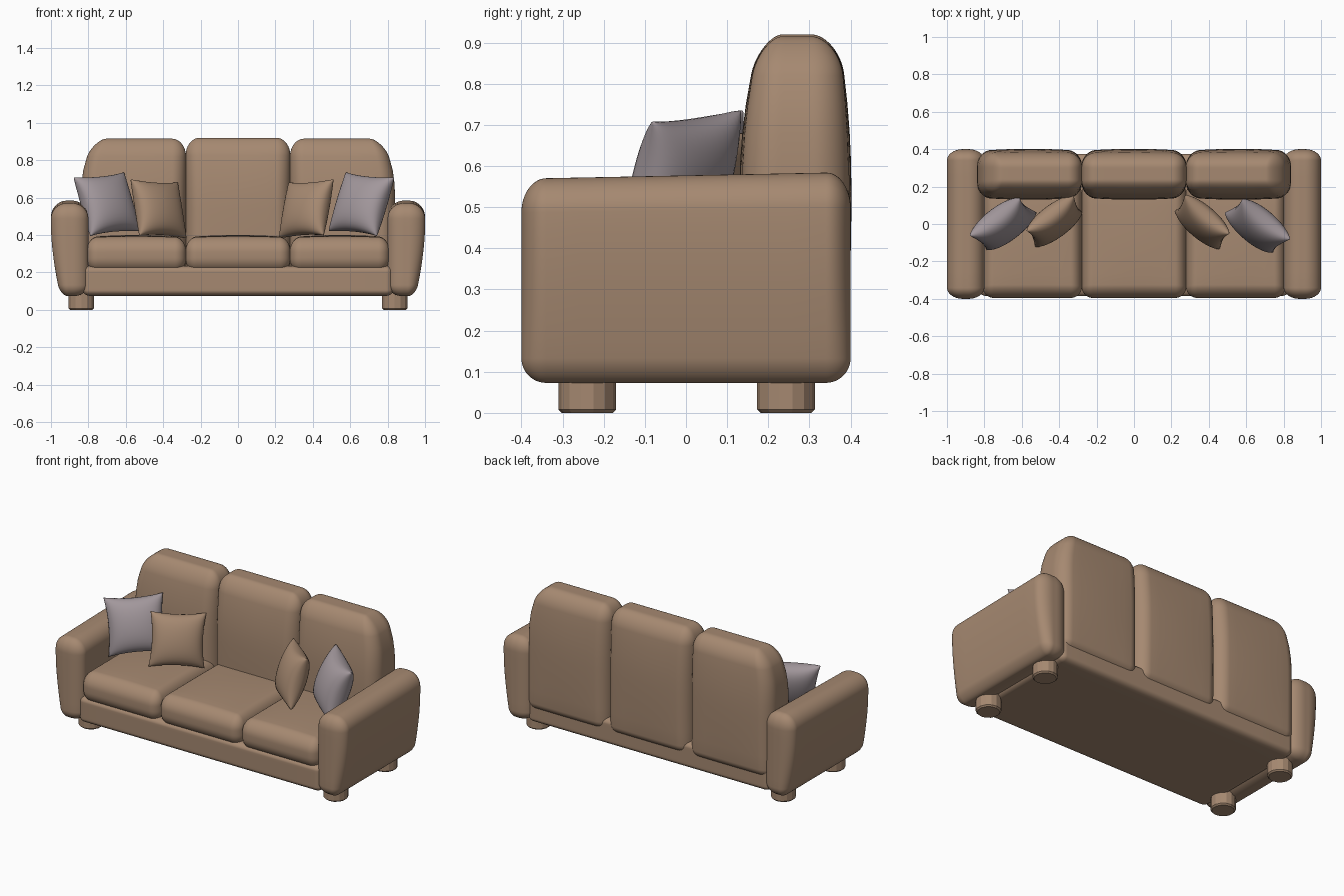
import bpy, bmesh, math
from mathutils import Matrix, Vector

if "Cube" in bpy.data.objects:
    bpy.data.objects.remove(bpy.data.objects["Cube"])


def material(name, rgb):
    m = bpy.data.materials.new(name)
    m.diffuse_color = (*rgb, 1)
    m.use_nodes = True
    m.node_tree.nodes["Principled BSDF"].inputs["Base Color"].default_value = m.diffuse_color
    return m


TAN = material("tan leather", (0.38, 0.25, 0.165))
GREY = material("mauve grey fabric", (0.36, 0.31, 0.33))


def finish(bm, name, mat, smooth=True):
    bmesh.ops.recalc_face_normals(bm, faces=bm.faces)
    for f in bm.faces:
        f.smooth = smooth
    mesh = bpy.data.meshes.new(name)
    bm.to_mesh(mesh)
    bm.free()
    mesh.materials.append(mat)
    ob = bpy.data.objects.new(name, mesh)
    bpy.context.collection.objects.link(ob)
    return ob


def cushion(name, lo, hi, r, shape=None):
    """Rounded box with a corner radius per axis; r entries may be (low, high).
    shape(p, n) adjusts point p, n being its position in the box from -1 to 1."""
    lo, hi = Vector(lo), Vector(hi)
    mid, half = (lo + hi) / 2, (hi - lo) / 2
    bm = bmesh.new()
    bmesh.ops.create_cube(bm, size=2)
    bmesh.ops.subdivide_edges(bm, edges=bm.edges[:], cuts=19, use_grid_fill=True)
    for v in bm.verts:
        t = [max(0, (abs(c) - 0.4) / 0.6) for c in v.co]
        d = Vector([math.tan(c * math.pi / 4) for c in t]).normalized()
        p = Vector()
        for i, c in enumerate(v.co):
            rad = r[i] if isinstance(r[i], (int, float)) else r[i][c > 0]
            p[i] = mid[i] + math.copysign((half[i] - rad) * min(abs(c) / 0.4, 1) + rad * d[i], c)
        n = Vector([(p[i] - mid[i]) / half[i] for i in range(3)])
        v.co = shape(p, n) if shape else p
    return finish(bm, name, TAN)


def seat_shape(p, n):
    # crowned top and softly bulging front
    if n.z > 0:
        p.z += 0.012 * n.z * (1 - n.x ** 2) * (1 - n.y ** 2)
    if n.y < 0:
        p.y += 0.012 * n.z ** 2 * -n.y
    return p


def back_shape(side):
    def shape(p, n):
        up = max(0, (p.z - 0.55) / 0.37)
        if n.y < 0:                         # front leans back towards the top
            p.y += 0.04 * up ** 2 * -n.y
        else:
            p.y -= 0.02 * up ** 2 * n.y
        p.y += 0.012 * n.y * (1 - n.x ** 2) * (1 - n.z ** 2)
        outer = max(0, n.x * side)
        p.x -= side * 0.085 * up ** 3 * outer    # big outer shoulder
        return p
    return shape


def arm_shape(side):
    def shape(p, n):
        low = max(0, (0.45 - p.z) / 0.375)
        p.x -= side * 0.05 * low ** 1.7 * max(0, n.x * side)
        p.z += 0.008 * n.y * max(0, n.z)
        return p
    return shape


# base frame
cushion("base", (-0.83, -0.385, 0.075), (0.83, 0.375, 0.235), (0.04, 0.04, 0.03))

# seat and back cushions
for side, label, x0, x1 in ((-1, "left", -0.81, -0.278), (0, "middle", -0.28, 0.28),
                            (1, "right", 0.278, 0.81)):
    cushion(label + "_seat_cushion", (x0, -0.395, 0.2), (x1, 0.22, 0.388),
            (0.06, 0.06, 0.075), seat_shape)
    if side:
        x0, x1 = sorted((side * 0.278, side * 0.84))
    top = 0.92 if side == 0 else 0.915
    cushion(label + "_back_cushion", (x0, 0.142, 0.15), (x1, 0.39, top),
            (0.075, 0.08, (0.06, 0.095)), back_shape(side))

# arms and legs
for side, label in ((-1, "left"), (1, "right")):
    x0, x1 = sorted((side * 0.8, side * 1.0))
    cushion(label + "_arm", (x0, -0.4, 0.073), (x1, 0.4, 0.577),
            (0.085, 0.06, (0.06, 0.085)), arm_shape(side))
    for y, end in ((-0.24, "front"), (0.243, "back")):
        bm = bmesh.new()
        bmesh.ops.create_cone(bm, cap_ends=True, segments=14, radius1=0.07, radius2=0.07,
                              depth=0.1, matrix=Matrix.Translation((side * 0.838, y, 0.05)))
        rim = [e for e in bm.edges if all(v.co.z < 0.01 for v in e.verts)]
        bmesh.ops.bevel(bm, geom=rim, offset=0.008, segments=1, affect='EDGES')
        finish(bm, f"{label}_{end}_leg", TAN, False)


def pillow(name, mat, pos, size, thick, yaw, tilt, roll):
    """Square throw pillow with pinched corners, leaning backwards."""
    bm = bmesh.new()
    for s in (-1, 1):
        start = set(bm.verts)
        bmesh.ops.create_grid(bm, x_segments=20, y_segments=20, size=1)
        for v in set(bm.verts) - start:
            u, w = math.sin(v.co.x * math.pi / 2), math.sin(v.co.y * math.pi / 2)
            puff = max(0, (1 - u * u) * (1 - w * w)) ** 0.42
            v.co = (size / 2 * u * (1 - 0.09 * u * u * (1 - w * w)),
                    s * thick / 2 * puff,
                    size / 2 * w * (1 - 0.09 * w * w * (1 - u * u)))
    bmesh.ops.remove_doubles(bm, verts=bm.verts, dist=0.0003)
    turn = [Matrix.Rotation(math.radians(a), 4, ax)
            for a, ax in ((yaw, 'Z'), (-tilt, 'X'), (roll, 'Y'))]
    bm.transform(Matrix.Translation(pos) @ turn[0] @ turn[1] @ turn[2])
    finish(bm, name, mat)


# throw pillows
pillow("left_grey_pillow", GREY, (-0.70, 0.0, 0.565), 0.335, 0.17, 35, 20, -5)
pillow("left_tan_pillow", TAN, (-0.425, 0.015, 0.54), 0.315, 0.15, 38, 18, 3)
pillow("right_tan_pillow", TAN, (0.365, 0.01, 0.54), 0.315, 0.15, -42, 18, -3)
pillow("right_grey_pillow", GREY, (0.66, -0.01, 0.565), 0.335, 0.17, -38, 20, 5)
